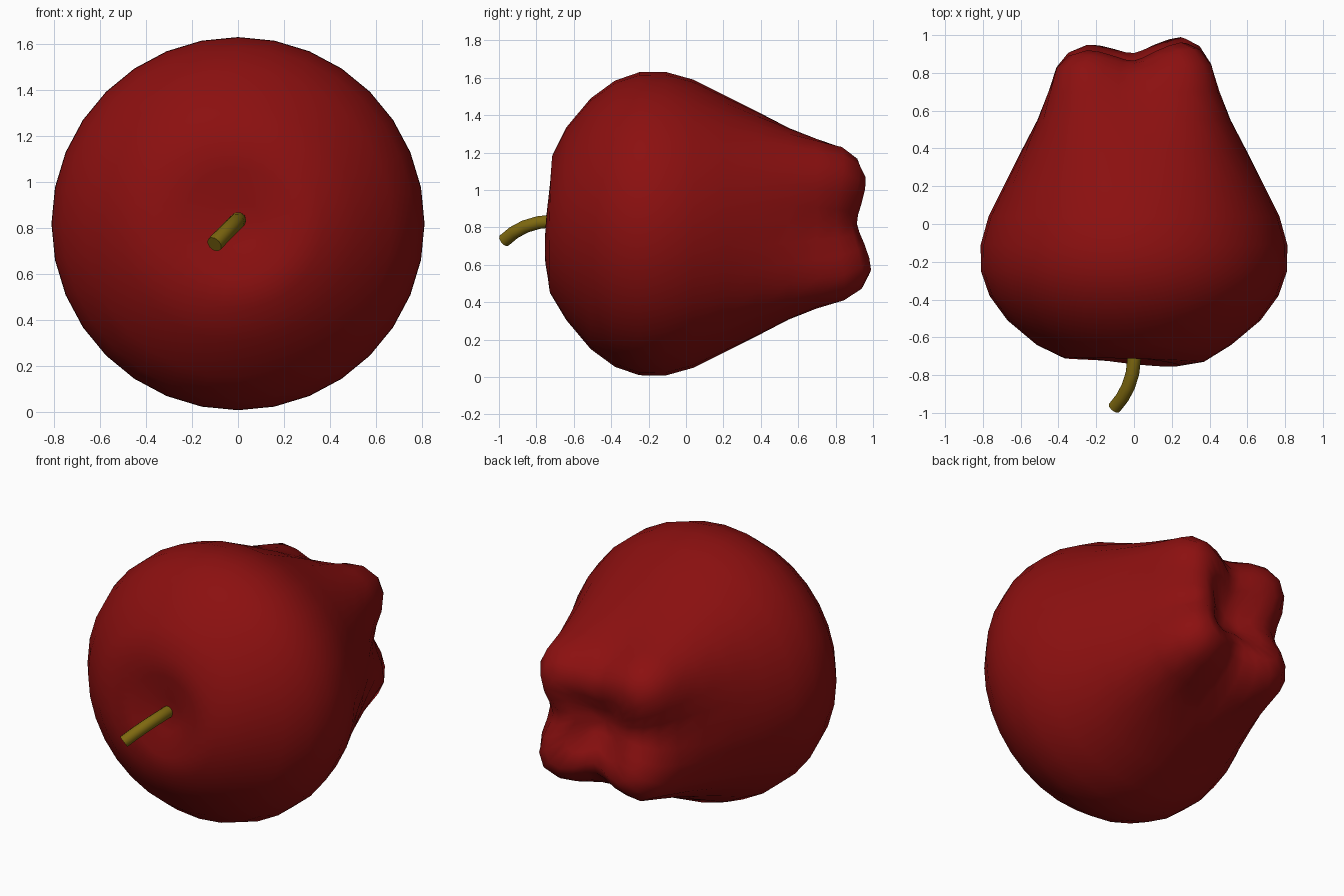
import bpy, bmesh, math

if "Cube" in bpy.data.objects:
    bpy.data.objects.remove(bpy.data.objects["Cube"])

CZ = 0.82      # height of the fruit's axis (it lies along y)
SEG = 32


def material(name, rgb):
    m = bpy.data.materials.new(name)
    m.diffuse_color = (*rgb, 1)
    m.use_nodes = True
    m.node_tree.nodes["Principled BSDF"].inputs["Base Color"].default_value = m.diffuse_color
    return m


red = material("apple red", (0.26, 0.005, 0.005))
brown = material("stem olive", (0.21, 0.14, 0.005))

# Rings from stem end to lobed end: y, radius, lobe radius gain, lobe y gain, tilt
rings = [
    (-0.695, 0.10, 0, 0, 0.005), (-0.725, 0.24, 0, 0, 0.03), (-0.72, 0.37, 0, 0, 0.012),
    (-0.64, 0.515, 0, 0, 0), (-0.51, 0.67, 0, 0, 0), (-0.38, 0.765, 0, 0, 0),
    (-0.25, 0.81, 0, 0, 0), (-0.11, 0.812, 0, 0, 0), (0.04, 0.77, 0.005, 0, 0),
    (0.20, 0.69, 0.02, 0, 0), (0.38, 0.60, 0.045, 0, 0), (0.55, 0.51, 0.08, 0, 0),
    (0.70, 0.43, 0.12, 0, 0), (0.80, 0.365, 0.15, 0.04, 0.01),
    (0.865, 0.29, 0.15, 0.06, 0.025), (0.885, 0.22, 0.13, 0.07, 0.035),
    (0.86, 0.14, 0.09, 0.05, 0.02), (0.81, 0.07, 0.03, 0.01, 0),
]

# Fruit body: lathe with four lobes growing toward the far end
bm = bmesh.new()
loops = []
for y, r, gain, rise, tilt in rings:
    loop = []
    for i in range(SEG):
        a = 2 * math.pi * i / SEG
        lobe = (1 - math.cos(4 * a)) / 2
        side = 1 if y > 0 else -1
        rr = r + gain * lobe
        yy = y + rise * lobe + side * tilt * math.cos(a - math.radians(-35))
        loop.append(bm.verts.new((rr * math.cos(a), yy, CZ + rr * math.sin(a))))
    loops.append(loop)
for lo, hi in zip(loops, loops[1:]):
    for i in range(SEG):
        j = (i + 1) % SEG
        bm.faces.new((lo[i], lo[j], hi[j], hi[i]))
for loop, y in ((loops[0], -0.685), (loops[-1], 0.795)):
    c = bm.verts.new((0, y, CZ))
    for i in range(SEG):
        bm.faces.new((loop[i], loop[(i + 1) % SEG], c))
bmesh.ops.recalc_face_normals(bm, faces=bm.faces)
for f in bm.faces:
    f.smooth = True
me = bpy.data.meshes.new("fruit_body")
bm.to_mesh(me)
bm.free()
me.materials.append(red)
bpy.context.collection.objects.link(bpy.data.objects.new("fruit_body", me))

# Stem: bent tube
cu = bpy.data.curves.new("stem", "CURVE")
cu.dimensions = "3D"
cu.bevel_depth = 0.036
cu.bevel_resolution = 3
cu.use_fill_caps = True
path = [(0, -0.64, 0.835), (0, -0.72, 0.834), (-0.008, -0.79, 0.826),
        (-0.03, -0.86, 0.805), (-0.062, -0.92, 0.773), (-0.103, -0.972, 0.73)]
sp = cu.splines.new("POLY")
sp.points.add(len(path) - 1)
for p, co in zip(sp.points, path):
    p.co = (*co, 1)
cu.materials.append(brown)
stem = bpy.data.objects.new("stem", cu)
bpy.context.collection.objects.link(stem)
bpy.context.view_layer.objects.active = stem
stem.select_set(True)
bpy.ops.object.convert(target="MESH")
bpy.ops.object.shade_smooth_by_angle(angle=math.radians(40))
